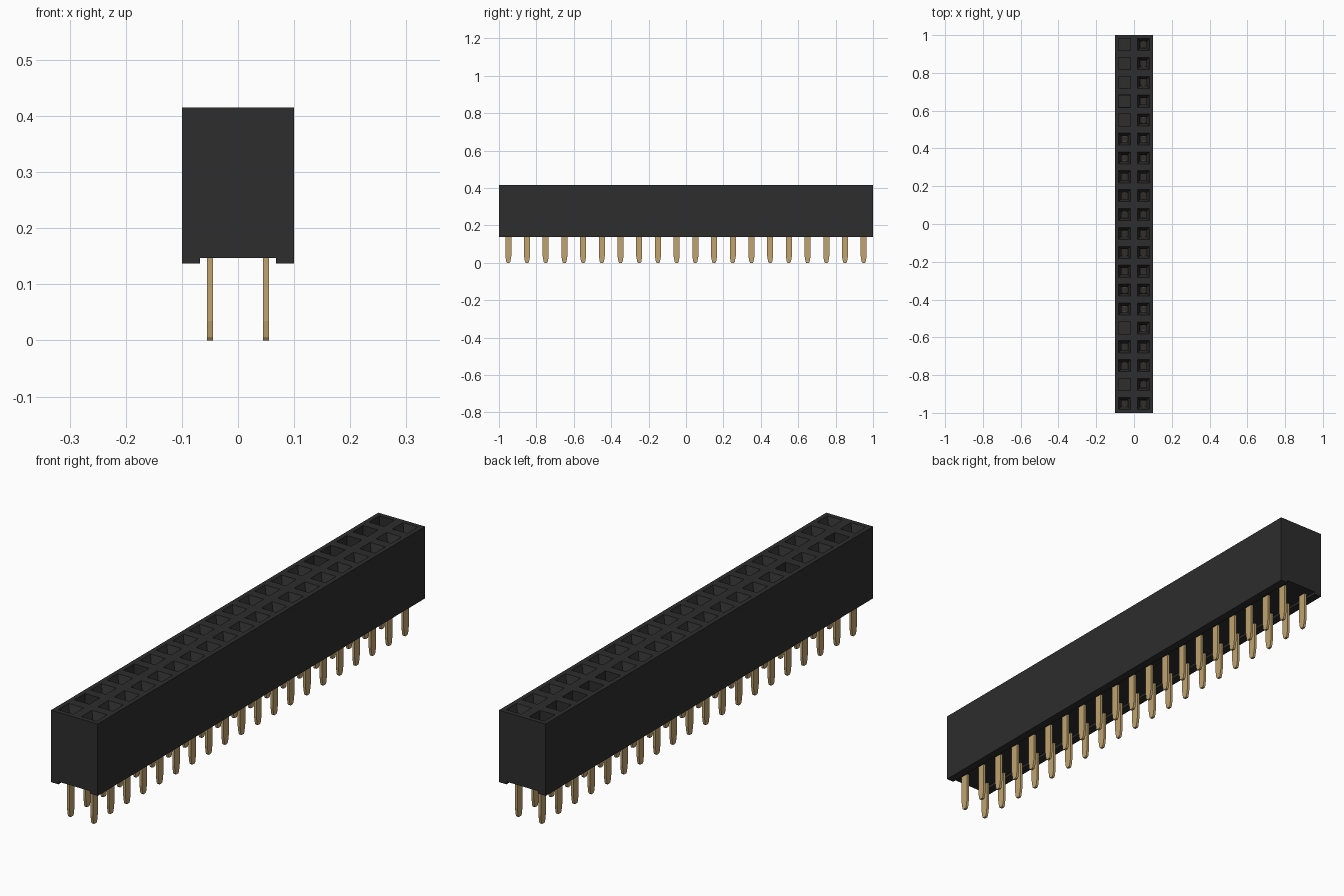
import bpy, bmesh
from mathutils import Vector

cube = bpy.data.objects.get("Cube")
if cube:
    bpy.data.objects.remove(cube, do_unlink=True)

PITCH, ROWS = 0.1, 20
TOP, FLOOR, FOOT = 0.415, 0.147, 0.137
OPEN_ROWS = {1, 4, 15, 16, 17, 18, 19}   # straight, unfunnelled sockets on the right


def material(name, rgb):
    mat = bpy.data.materials.new(name)
    mat.use_nodes = True
    mat.diffuse_color = (*rgb, 1)
    mat.node_tree.nodes["Principled BSDF"].inputs["Base Color"].default_value = (*rgb, 1)
    return mat


def make_object(name, bm, mat):
    bmesh.ops.recalc_face_normals(bm, faces=bm.faces)
    mesh = bpy.data.meshes.new(name)
    bm.to_mesh(mesh)
    bm.free()
    mesh.materials.append(mat)
    obj = bpy.data.objects.new(name, mesh)
    bpy.context.collection.objects.link(obj)
    return obj


def add_box(bm, centre, size):
    verts = bmesh.ops.create_cube(bm, size=1)["verts"]
    bmesh.ops.scale(bm, vec=size, verts=verts)
    bmesh.ops.translate(bm, vec=centre, verts=verts)


def inset(bm, face, amount, depth=0):
    bmesh.ops.inset_individual(bm, faces=[face], thickness=amount,
                               use_even_offset=True)
    bmesh.ops.translate(bm, vec=(0, 0, -depth), verts=face.verts)


def extrude(bm, geom, dz):
    out = bmesh.ops.extrude_face_region(bm, geom=geom)["geom"]
    verts = [g for g in out if isinstance(g, bmesh.types.BMVert)]
    bmesh.ops.translate(bm, vec=(0, 0, dz), verts=verts)


black = material("black plastic", (0.026, 0.026, 0.026))
gold = material("gold metal", (0.53, 0.37, 0.16))

# Housing: a grid of socket cells forms the top
bm = bmesh.new()
bmesh.ops.create_grid(bm, x_segments=2, y_segments=ROWS, size=1)
for v in bm.verts:
    v.co = Vector((v.co.x * PITCH, v.co.y, TOP))
cells = list(bm.faces)
rim = [e for e in bm.edges if e.is_boundary]

# Outer walls and underside
walls = bmesh.ops.extrude_edge_only(bm, edges=rim)["geom"]
lower = [g for g in walls if isinstance(g, bmesh.types.BMVert)]
bmesh.ops.translate(bm, vec=(0, 0, FLOOR - TOP), verts=lower)
bottom_edges = [g for g in walls if isinstance(g, bmesh.types.BMEdge)
                and all(v.co.z < TOP - 0.1 for v in g.verts)]
bmesh.ops.contextual_create(bm, geom=bottom_edges)

# Standing rails along both long edges of the underside
for x in (-0.068, 0.068):
    under = [f for f in bm.faces if f.calc_center_median().z < FLOOR + 0.001]
    geom = under + list({e for f in under for e in f.edges}) \
        + list({v for f in under for v in f.verts})
    bmesh.ops.bisect_plane(bm, geom=geom, plane_co=(x, 0, 0), plane_no=(1, 0, 0))
rails = [f for f in bm.faces if f.calc_center_median().z < FLOOR + 0.001
         and abs(f.calc_center_median().x) > 0.068]
for rail in rails:
    extrude(bm, [rail], FOOT - FLOOR)

# Sockets: square mouth, funnel, then a narrow well
for cell in cells:
    c = cell.calc_center_median()
    row = round((c.y + 0.95) / PITCH)
    inset(bm, cell, 0.018)
    if c.x < 0 and row in OPEN_ROWS:
        inset(bm, cell, 0.0005, 0.15)
    else:
        inset(bm, cell, 0.015, 0.035)
        inset(bm, cell, 0.0005, 0.1)
make_object("housing", bm, black)

# Pin outline seen from the side, mirrored about its centre line
half = [(0.007, 0), (0.011, 0.006), (0.016, 0.035), (0.016, 0.16)]
outline = half + [(-y, z) for y, z in reversed(half)]

pins, contacts = bmesh.new(), bmesh.new()
for x in (-0.05, 0.05):
    for row in range(ROWS):
        y = -0.95 + row * PITCH
        # Solder pin
        face = pins.faces.new([pins.verts.new((x - 0.005, y + a, z)) for a, z in outline])
        out = bmesh.ops.extrude_face_region(pins, geom=[face])["geom"]
        bmesh.ops.translate(pins, vec=(0.01, 0, 0),
                            verts=[g for g in out if isinstance(g, bmesh.types.BMVert)])
        # Spring contact: two leaves joined by a web
        add_box(contacts, (x, y, 0.31), (0.006, 0.024, 0.1))
        for side in (-1, 1):
            add_box(contacts, (x, y + side * 0.013, 0.315), (0.016, 0.005, 0.13))
make_object("pins", pins, gold)
make_object("spring_contacts", contacts, gold)
